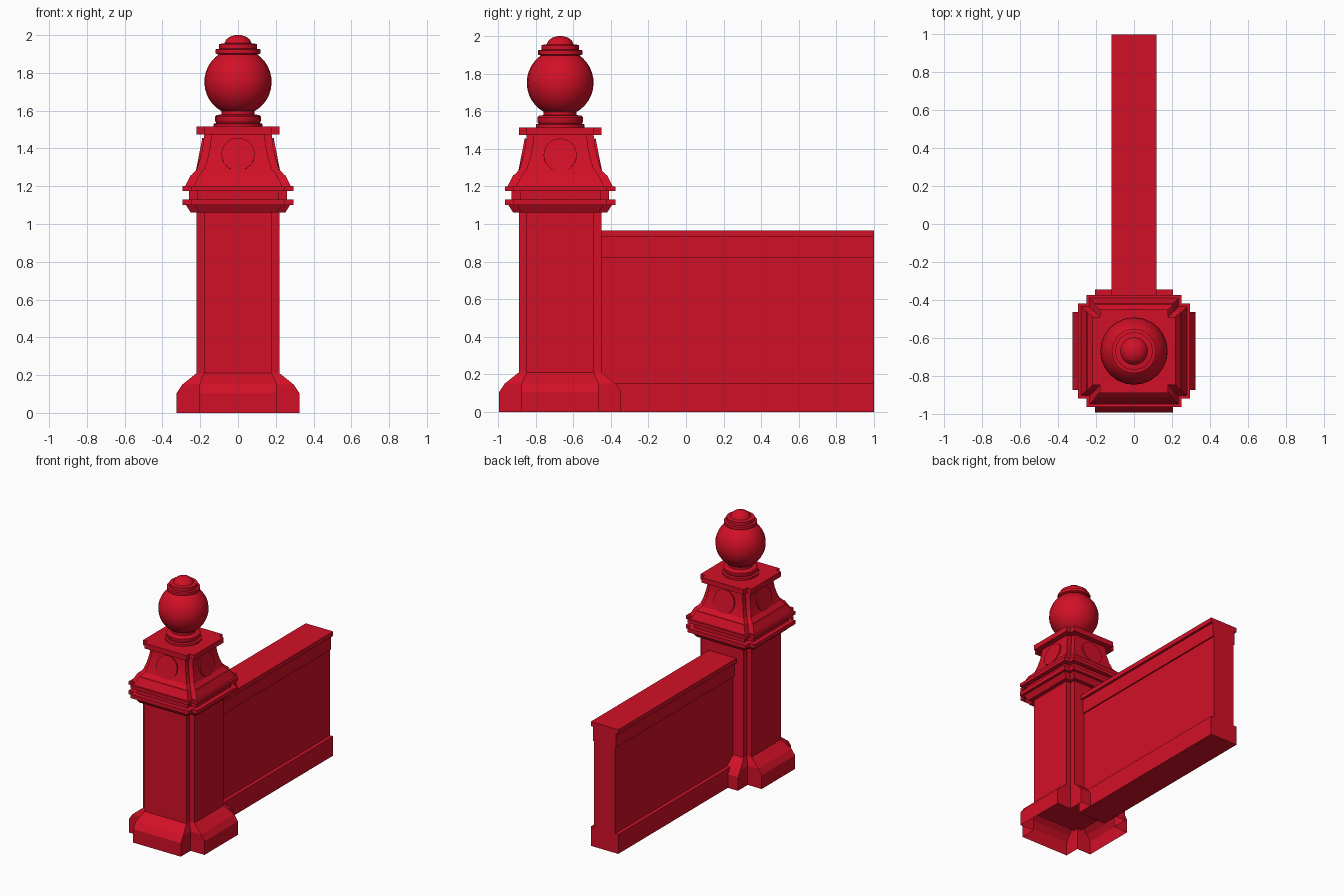
import bpy, bmesh, math
from mathutils import Matrix, Vector

if "Cube" in bpy.data.objects:
    bpy.data.objects.remove(bpy.data.objects["Cube"])

red = bpy.data.materials.new("red paint")
red.use_nodes = True
colour = (0.65, 0.005, 0.02, 1)
red.diffuse_color = colour
red.node_tree.nodes["Principled BSDF"].inputs["Base Color"].default_value = colour

PY = -0.67  # pillar centre along y


def finish(name, bm, smooth=False):
    bmesh.ops.recalc_face_normals(bm, faces=bm.faces)
    mesh = bpy.data.meshes.new(name)
    bm.to_mesh(mesh)
    bm.free()
    mesh.materials.append(red)
    ob = bpy.data.objects.new(name, mesh)
    bpy.context.collection.objects.link(ob)
    if smooth:
        bpy.ops.object.select_all(action='DESELECT')
        ob.select_set(True)
        bpy.context.view_layer.objects.active = ob
        bpy.ops.object.shade_smooth_by_angle(angle=math.radians(35))
    return ob


def skin(bm, rings):
    for a, b in zip(rings, rings[1:]):
        n = len(a)
        for i in range(n):
            j = (i + 1) % n
            bm.faces.new((a[i], a[j], b[j], b[i]))


def cross_loft(name, levels, open_bottom=False):
    """Loft a square with notched corners through (half width, arm half width, z)."""
    bm = bmesh.new()
    rings = []
    for h, a, z in levels:
        quarter = [Vector((h, -a, z)), Vector((h, a, z)), Vector((a, a, z))]
        ring = []
        for k in range(4):
            turn = Matrix.Rotation(k * math.pi / 2, 4, 'Z')
            ring += [bm.verts.new(turn @ p + Vector((0, PY, 0))) for p in quarter]
        rings.append(ring)
    skin(bm, rings)
    if not open_bottom:
        bm.faces.new(rings[0])
    bm.faces.new(rings[-1])
    return finish(name, bm)


def turned(name, profile, segments=16):
    """Revolve (radius, z) points about the pillar axis."""
    bm = bmesh.new()
    rings = []
    for r, z in profile:
        rings.append([bm.verts.new((r * math.cos(t), PY + r * math.sin(t), z))
                      for t in (2 * math.pi * i / segments for i in range(segments))])
    skin(bm, rings)
    bm.faces.new(rings[0])
    bm.faces.new(rings[-1])
    return finish(name, bm, True)


# Pillar, from the foot upwards
cross_loft("pillar_base", [(.325, .205, 0), (.325, .205, .105), (.295, .205, .15),
                           (.22, .18, .21)], open_bottom=True)
cross_loft("pillar_shaft", [(.22, .18, .15), (.22, .18, 1.07)])
cross_loft("cornice", [(.25, .205, 1.06), (.275, .23, 1.10), (.295, .25, 1.10),
                       (.295, .25, 1.13), (.26, .215, 1.13), (.26, .215, 1.175),
                       (.295, .25, 1.175), (.295, .25, 1.20), (.28, .235, 1.20),
                       (.25, .205, 1.26)])
cross_loft("tapered_neck", [(.245, .205, 1.26), (.218, .18, 1.29), (.202, .163, 1.34),
                            (.188, .15, 1.40), (.178, .14, 1.475)])
cross_loft("pillar_cap", [(.22, .18, 1.475), (.22, .18, 1.515)])

# Round medallions on the four sloping sides
bm = bmesh.new()
for k in range(4):
    place = (Matrix.Translation((0, PY, 0)) @ Matrix.Rotation(k * math.pi / 2, 4, 'Z')
             @ Matrix.Translation((.196, 0, 1.367))
             @ Matrix.Rotation(math.radians(90 - 11), 4, 'Y'))
    bmesh.ops.create_cone(bm, cap_ends=True, segments=24, radius1=.088, radius2=.088,
                          depth=.02, matrix=place)
finish("medallions", bm, True)

# Finial
turned("finial_foot", [(.13, 1.515), (.13, 1.53), (.115, 1.535), (.122, 1.545),
                       (.122, 1.568), (.112, 1.577), (.088, 1.58), (.088, 1.61)])
ball = []
for i in range(13):
    t = math.radians(-62 + 120 * i / 12)
    ball.append((.178 * math.cos(t), 1.752 + .178 * math.sin(t)))
turned("finial_ball", ball, 24)
turned("finial_crown", [(.1, 1.895), (.118, 1.903), (.118, 1.925), (.1, 1.928),
                        (.1, 1.953), (.072, 1.957), (.062, 1.977), (.042, 1.992),
                        (.015, 2.0)])

# Low wall running back from the pillar
half = [(.118, 0), (.118, .15), (.09, .15), (.09, .82), (.1, .82), (.1, .93),
        (.118, .93), (.118, .965)]
outline = half + [(-x, z) for x, z in reversed(half)]
bm = bmesh.new()
ends = [[bm.verts.new((x, y, z)) for x, z in outline] for y in (-.47, 1.0)]
skin(bm, ends)
for ring in ends:
    bm.faces.new(ring)
finish("wall", bm)
